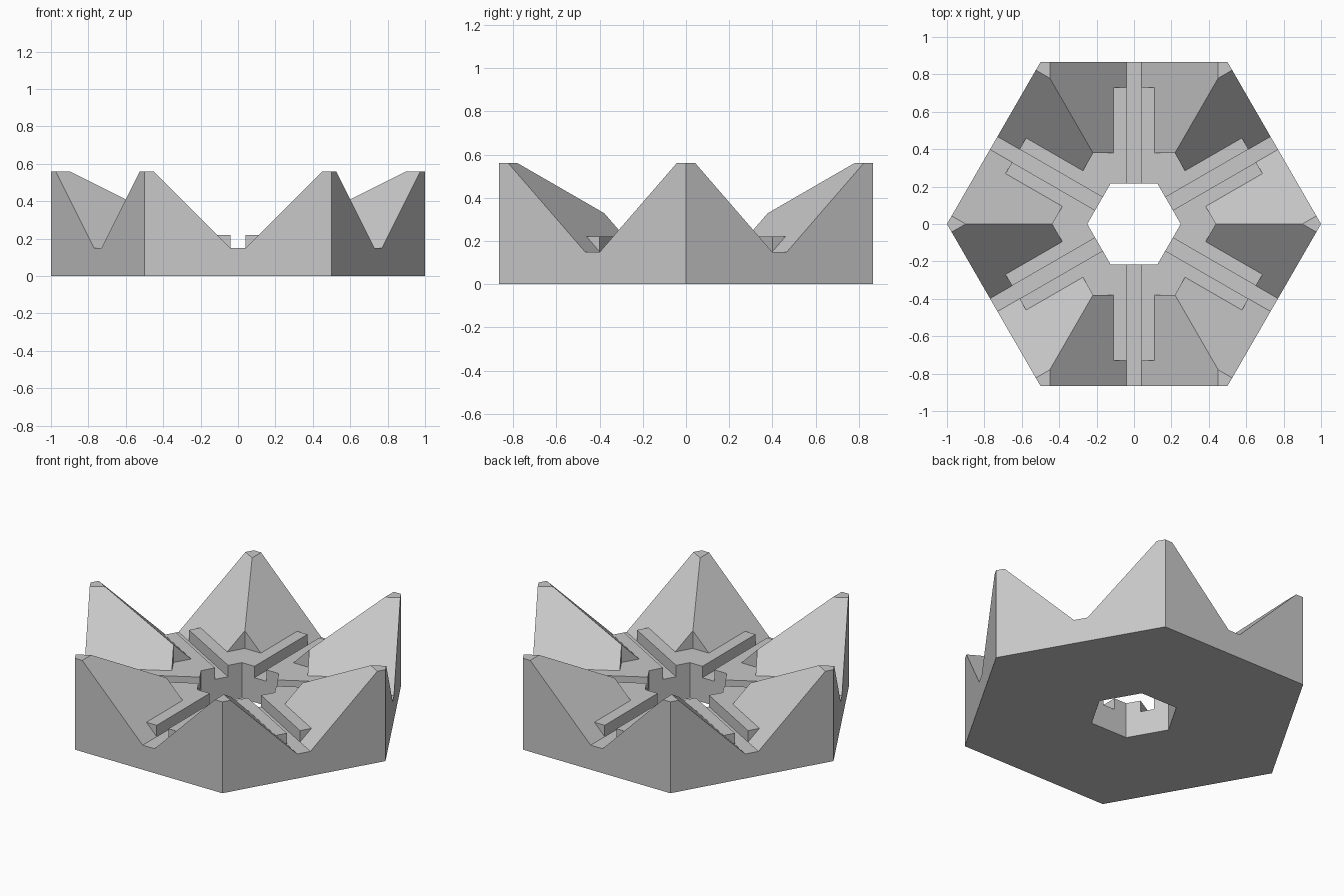
import bpy, bmesh
from math import sqrt, radians
from mathutils import Matrix, Vector

if "Cube" in bpy.data.objects:
    bpy.data.objects.remove(bpy.data.objects["Cube"])

# Main dimensions
TAN = 1 / sqrt(3)            # corner line: lateral offset over distance out
HEIGHT = 0.56                # top of the six peaks
APOTHEM = sqrt(3) / 2        # centre to outer wall
HOLE = 0.2165                # centre to hole wall
PIT = 0.3785                 # centre to pit wall
RAIL_END = 0.73              # outer end of the rails
SLOT = 0.04                  # half width of the groove floor
FLOOR, LEDGE = 0.15, 0.22    # groove floor, rail top and pit floor


def slope_t(z):
    """Lateral position of the 45 degree groove side at a height."""
    return SLOT + z - FLOOR


rail_t, peak_t = slope_t(LEDGE), slope_t(HEIGHT)
hole_t, pit_t, wall_t = HOLE * TAN, PIT * TAN, APOTHEM * TAN
pit_top = FLOOR + pit_t - SLOT
peak_u = peak_t / TAN

# Corners shared by several faces: (lateral, outward, height)
slot_end = (SLOT, RAIL_END, FLOOR)
slot_out = (SLOT, APOTHEM, FLOOR)
slot_in = (SLOT, HOLE, FLOOR)
ledge_in = (SLOT, HOLE, LEDGE)
ledge_end = (SLOT, RAIL_END, LEDGE)
rail_end = (rail_t, RAIL_END, LEDGE)
rail_pit = (rail_t, PIT, LEDGE)
pit_low, pit_high = (pit_t, PIT, LEDGE), (pit_t, PIT, pit_top)
peak_out, peak_in = (peak_t, APOTHEM, HEIGHT), (peak_t, peak_u, HEIGHT)
corner_top, corner_low = (wall_t, APOTHEM, HEIGHT), (wall_t, APOTHEM, 0)
hole_top, hole_low = (hole_t, HOLE, LEDGE), (hole_t, HOLE, 0)
mid_in, mid_out = (0, HOLE, FLOOR), (0, APOTHEM, FLOOR)
mid_in_low, mid_out_low = (0, HOLE, 0), (0, APOTHEM, 0)

# Faces of one half sector, between a groove axis and a corner
faces = {
    "groove floor": [mid_in, slot_in, slot_end, slot_out, mid_out],
    "rail side": [slot_in, ledge_in, ledge_end, slot_end],
    "rail top and pit floor": [ledge_in, hole_top, pit_low, rail_pit, rail_end, ledge_end],
    "rail end": [slot_end, ledge_end, rail_end],
    "peak slope": [slot_end, slot_out, peak_out, peak_in, pit_high, rail_pit, rail_end],
    "pit wall": [rail_pit, pit_low, pit_high],
    "peak top": [peak_out, corner_top, peak_in],
    "outer wall": [mid_out_low, corner_low, corner_top, peak_out, slot_out, mid_out],
    "hole wall": [mid_in_low, hole_low, hole_top, ledge_in, slot_in, mid_in],
    "underside": [mid_in_low, hole_low, corner_low, mid_out_low],
}

# Mirror the half sector and turn it six times round the centre
bm = bmesh.new()
for turn in range(6):
    rot = Matrix.Rotation(radians(60 * turn), 3, 'Z')
    for side in (1, -1):
        for pts in faces.values():
            bm.faces.new([bm.verts.new(rot @ Vector((side * t, u, z))) for t, u, z in pts])
bmesh.ops.remove_doubles(bm, verts=bm.verts, dist=0.0005)
bmesh.ops.recalc_face_normals(bm, faces=bm.faces)
bmesh.ops.dissolve_limit(bm, angle_limit=radians(1), verts=bm.verts, edges=bm.edges)

mesh = bpy.data.meshes.new("grooved_hexagon_block")
bm.to_mesh(mesh)
bm.free()
block = bpy.data.objects.new("grooved_hexagon_block", mesh)
bpy.context.collection.objects.link(block)

# Plain light grey
grey = bpy.data.materials.new("light_grey")
grey.use_nodes = True
colour = (0.58, 0.58, 0.58, 1)
grey.diffuse_color = colour
grey.node_tree.nodes["Principled BSDF"].inputs["Base Color"].default_value = colour
mesh.materials.append(grey)
